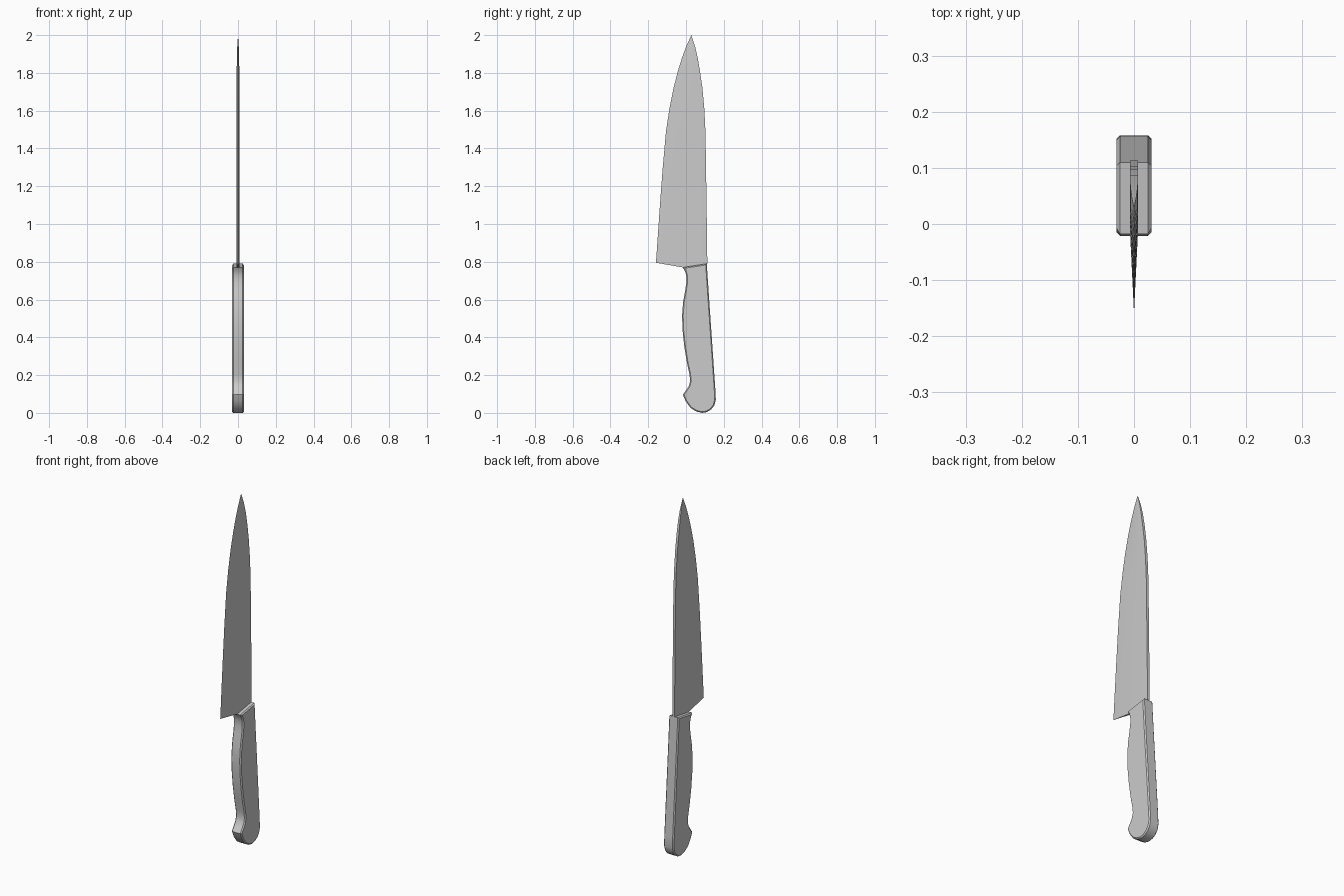
import bpy, bmesh

if "Cube" in bpy.data.objects:
    bpy.data.objects.remove(bpy.data.objects["Cube"])

T = 0.007      # half thickness of the steel
W = 0.031      # half width of the handle


def finish(name, bm):
    bmesh.ops.recalc_face_normals(bm, faces=bm.faces)
    mesh = bpy.data.meshes.new(name)
    bm.to_mesh(mesh)
    bm.free()
    obj = bpy.data.objects.new(name, mesh)
    bpy.context.collection.objects.link(obj)
    bpy.ops.object.select_all(action='DESELECT')
    obj.select_set(True)
    bpy.context.view_layer.objects.active = obj
    bpy.ops.object.shade_smooth_by_angle(angle=0.45)
    return obj


def slab(name, profile, x0, x1, bevel=0):
    """Extrude a (y, z) profile from x0 to x1, optionally chamfering the x1 rim."""
    bm = bmesh.new()
    a = [bm.verts.new((x0, y, z)) for y, z in profile]
    b = [bm.verts.new((x1, y, z)) for y, z in profile]
    bm.faces.new(a)
    outer = bm.faces.new(b)
    n = len(profile)
    for i in range(n):
        j = (i + 1) % n
        bm.faces.new((a[i], a[j], b[j], b[i]))
    bmesh.ops.recalc_face_normals(bm, faces=bm.faces)
    if bevel:
        bmesh.ops.bevel(bm, geom=list(outer.edges), offset=bevel, segments=1,
                        profile=0.5, affect='EDGES')
    return finish(name, bm)


# Blade: wedge sections (edge, shoulder, spine as y,z pairs, half thickness)
sections = [((-0.159, 0.795), (-0.016, 0.77), (0.113, 0.79), T)]
for z, edge, spine, t in [
        (1.10, -0.138, 0.109, T), (1.30, -0.123, 0.106, T),
        (1.49, -0.106, 0.103, T), (1.61, -0.088, 0.097, T),
        (1.72, -0.066, 0.087, T), (1.81, -0.043, 0.074, T),
        (1.88, -0.021, 0.062, 0.006), (1.94, 0.001, 0.048, 0.004)]:
    sections.append(((edge, z), (edge + 0.53 * (spine - edge), z), (spine, z), t))

bm = bmesh.new()
rings = []
for e, m, s, t in sections:
    rings.append([bm.verts.new(p) for p in
                  [(0, *e), (t, *m), (t, *s), (-t, *s), (-t, *m)]])
for lo, hi in zip(rings, rings[1:]):
    for i in range(5):
        j = (i + 1) % 5
        bm.faces.new((lo[i], lo[j], hi[j], hi[i]))
tip = bm.verts.new((0, 0.028, 2.0))
for i in range(5):
    bm.faces.new((rings[-1][i], rings[-1][(i + 1) % 5], tip))
e, r, sr, sl, l = rings[0]
bm.faces.new((e, r, l))
bm.faces.new((r, sr, sl, l))
finish("blade", bm)

# Handle outline, clockwise from the spine end of the bolster
handle = [
    (0.110, 0.790), (0.122, 0.610), (0.140, 0.350), (0.155, 0.130),
    (0.158, 0.070), (0.150, 0.040), (0.134, 0.019), (0.110, 0.004),
    (0.085, 0.000), (0.055, 0.007), (0.024, 0.026), (-0.002, 0.062),
    (-0.017, 0.097), (0.000, 0.120), (0.015, 0.143), (0.022, 0.170),
    (0.018, 0.205), (0.005, 0.265), (-0.009, 0.350), (-0.018, 0.435),
    (-0.021, 0.515), (-0.015, 0.590), (-0.004, 0.650), (0.002, 0.690),
    (0.002, 0.725), (-0.005, 0.750), (-0.018, 0.770)]

# Full tang between the two grips
slab("tang", handle, -T, T)

# Grip scales, mirrored to both sides
grip = slab("handle_scales", handle, T, W, bevel=0.006)
mirror = grip.modifiers.new("mirror", 'MIRROR')
mirror.use_axis = (True, False, False)
mirror.use_mirror_merge = False
